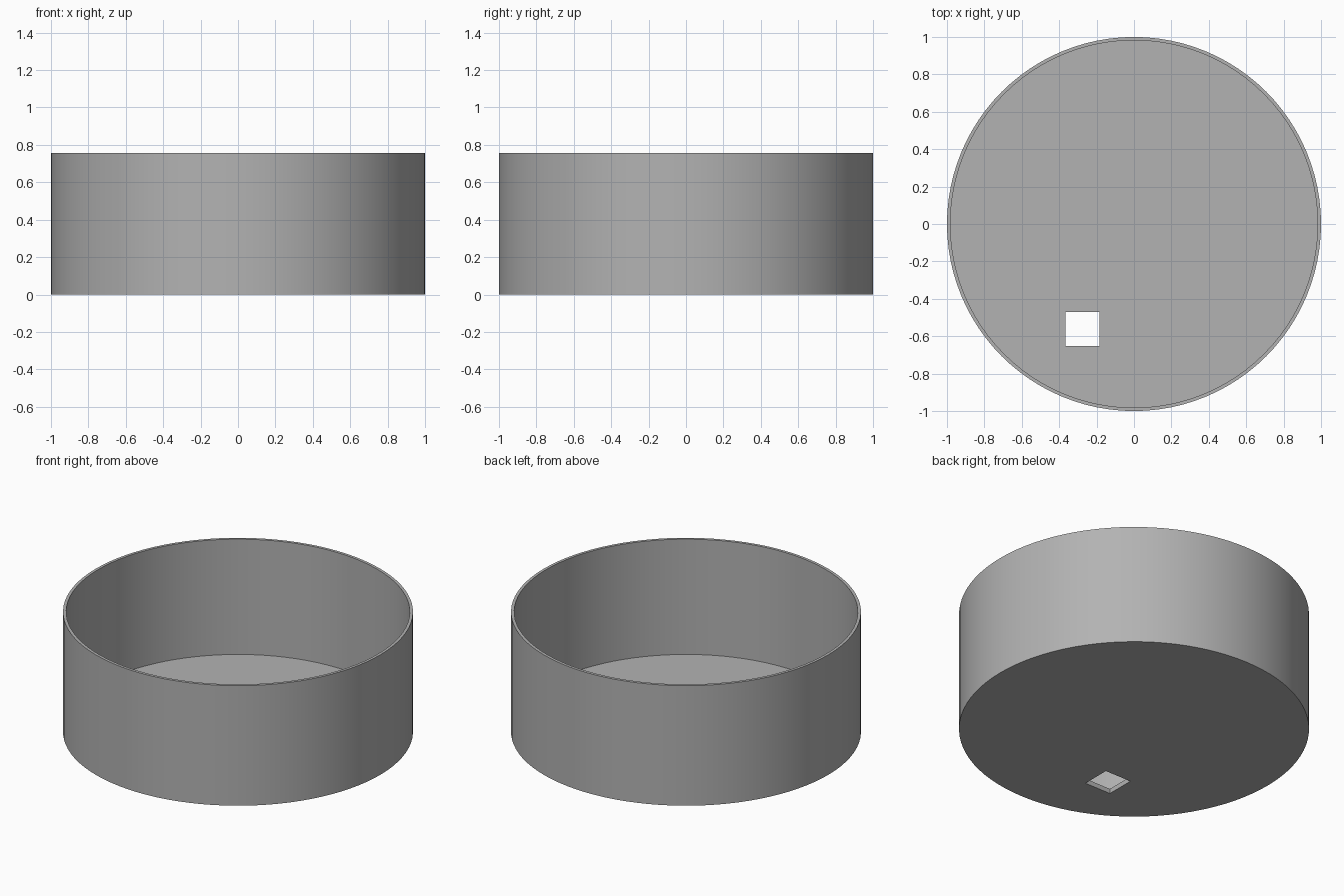
import bpy, bmesh, math
from mathutils import Matrix

if "Cube" in bpy.data.objects:
    bpy.data.objects.remove(bpy.data.objects["Cube"])

RADIUS, INNER, HEIGHT, FLOOR, SIDES = 1.0, 0.982, 0.757, 0.03, 96

grey = bpy.data.materials.new("plain grey")
grey.diffuse_color = (0.45, 0.45, 0.45, 1)
grey.use_nodes = True
grey.node_tree.nodes["Principled BSDF"].inputs["Base Color"].default_value = grey.diffuse_color


def add_object(name, bm):
    mesh = bpy.data.meshes.new(name)
    bm.to_mesh(mesh)
    bm.free()
    obj = bpy.data.objects.new(name, mesh)
    bpy.context.collection.objects.link(obj)
    return obj


# Open round tub: lathe the wall and floor section around z
bm = bmesh.new()
profile = [(0, 0), (RADIUS, 0), (RADIUS, HEIGHT), (INNER, HEIGHT), (INNER, FLOOR), (0, FLOOR)]
verts = [bm.verts.new((r, 0, z)) for r, z in profile]
edges = [bm.edges.new(pair) for pair in zip(verts, verts[1:])]
bmesh.ops.spin(bm, geom=verts + edges, cent=(0, 0, 0), axis=(0, 0, 1),
               angle=math.tau, steps=SIDES, use_duplicate=False)
bmesh.ops.remove_doubles(bm, verts=bm.verts, dist=1e-4)
# Merge the fans into clean flat discs
bmesh.ops.dissolve_limit(bm, angle_limit=math.radians(0.5), verts=bm.verts, edges=bm.edges)
bmesh.ops.recalc_face_normals(bm, faces=bm.faces)
tub = add_object("tub", bm)
tub.data.materials.append(grey)

# Square drain opening through the floor
bm = bmesh.new()
bmesh.ops.create_cube(bm, size=1, matrix=Matrix.Translation((-0.276, -0.561, 0))
                      @ Matrix.Diagonal((0.182, 0.182, 0.3, 1)))
cutter = add_object("drain_cutter", bm)
cutter.hide_render = True
cutter.hide_set(True)
cut = tub.modifiers.new("drain", 'BOOLEAN')
cut.operation, cut.solver, cut.object = 'DIFFERENCE', 'EXACT', cutter

# Apply the cut, then smooth the walls while keeping the rims sharp
bpy.context.view_layer.objects.active = tub
tub.select_set(True)
bpy.ops.object.modifier_apply(modifier=cut.name)
bpy.data.objects.remove(cutter)
bpy.ops.object.shade_smooth_by_angle(angle=math.radians(30))
